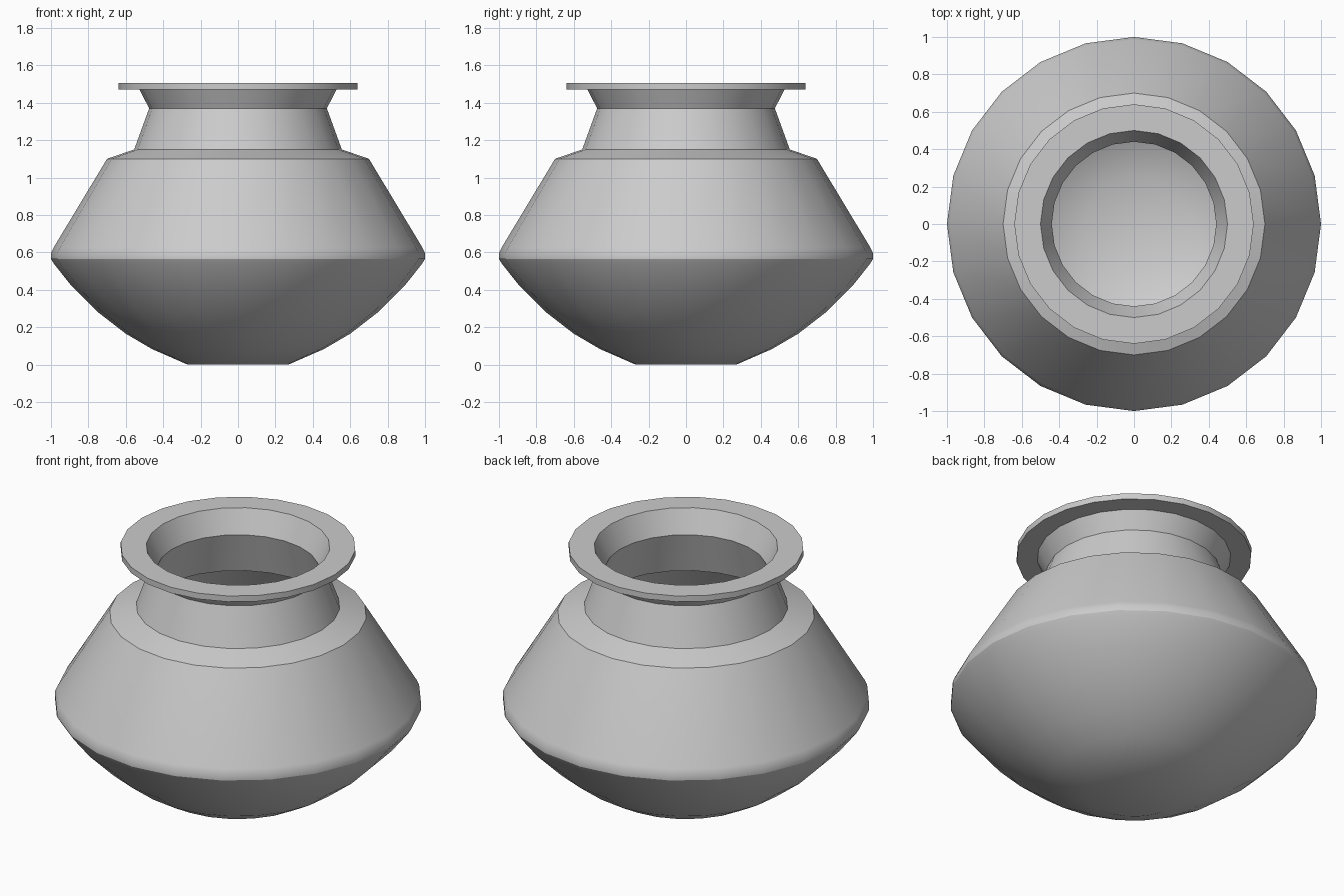
import bpy, bmesh, math

cube = bpy.data.objects.get("Cube")
if cube:
    bpy.data.objects.remove(cube, do_unlink=True)

SEGMENTS = 24

clay = bpy.data.materials.new("plain grey clay")
clay.use_nodes = True
grey = (0.6, 0.6, 0.6, 1.0)
clay.diffuse_color = grey
clay.node_tree.nodes["Principled BSDF"].inputs["Base Color"].default_value = grey


def lathe(name, profile):
    """Turn an (r, z) profile around z and close both ends with flat discs."""
    bm = bmesh.new()
    rings = []
    for r, z in profile:
        rings.append([bm.verts.new((r * math.cos(a), r * math.sin(a), z))
                      for a in (2 * math.pi * i / SEGMENTS for i in range(SEGMENTS))])
    for low, high in zip(rings, rings[1:]):
        for i in range(SEGMENTS):
            j = (i + 1) % SEGMENTS
            bm.faces.new((low[i], low[j], high[j], high[i]))
    bm.faces.new(rings[0][::-1])
    bm.faces.new(rings[-1])
    mesh = bpy.data.meshes.new(name)
    bm.to_mesh(mesh)
    bm.free()
    mesh.materials.append(clay)
    obj = bpy.data.objects.new(name, mesh)
    bpy.context.collection.objects.link(obj)
    return obj


# Rounded bowl, sloping shoulder, neck and flared mouth
outer = [(0.27, 0.0), (0.46, 0.083), (0.60, 0.165), (0.755, 0.285), (0.89, 0.42),
         (0.985, 0.54), (1.0, 0.565), (1.0, 0.595), (0.985, 0.627),
         (0.70, 1.10), (0.555, 1.15), (0.475, 1.37), (0.527, 1.47)]
# Flat rim
rim = [(0.64, 1.47), (0.64, 1.505), (0.50, 1.505)]
# Hollow inside, following the outer wall down to the floor
inner = [(0.44, 1.37), (0.515, 1.12), (0.67, 1.07), (0.95, 0.61), (0.96, 0.58),
         (0.86, 0.45), (0.73, 0.315), (0.58, 0.20), (0.45, 0.12), (0.26, 0.04)]

pot = lathe("pot", outer + rim + inner)

bpy.ops.object.select_all(action='DESELECT')
pot.select_set(True)
bpy.context.view_layer.objects.active = pot
bpy.ops.object.shade_smooth_by_angle(angle=math.radians(30))
